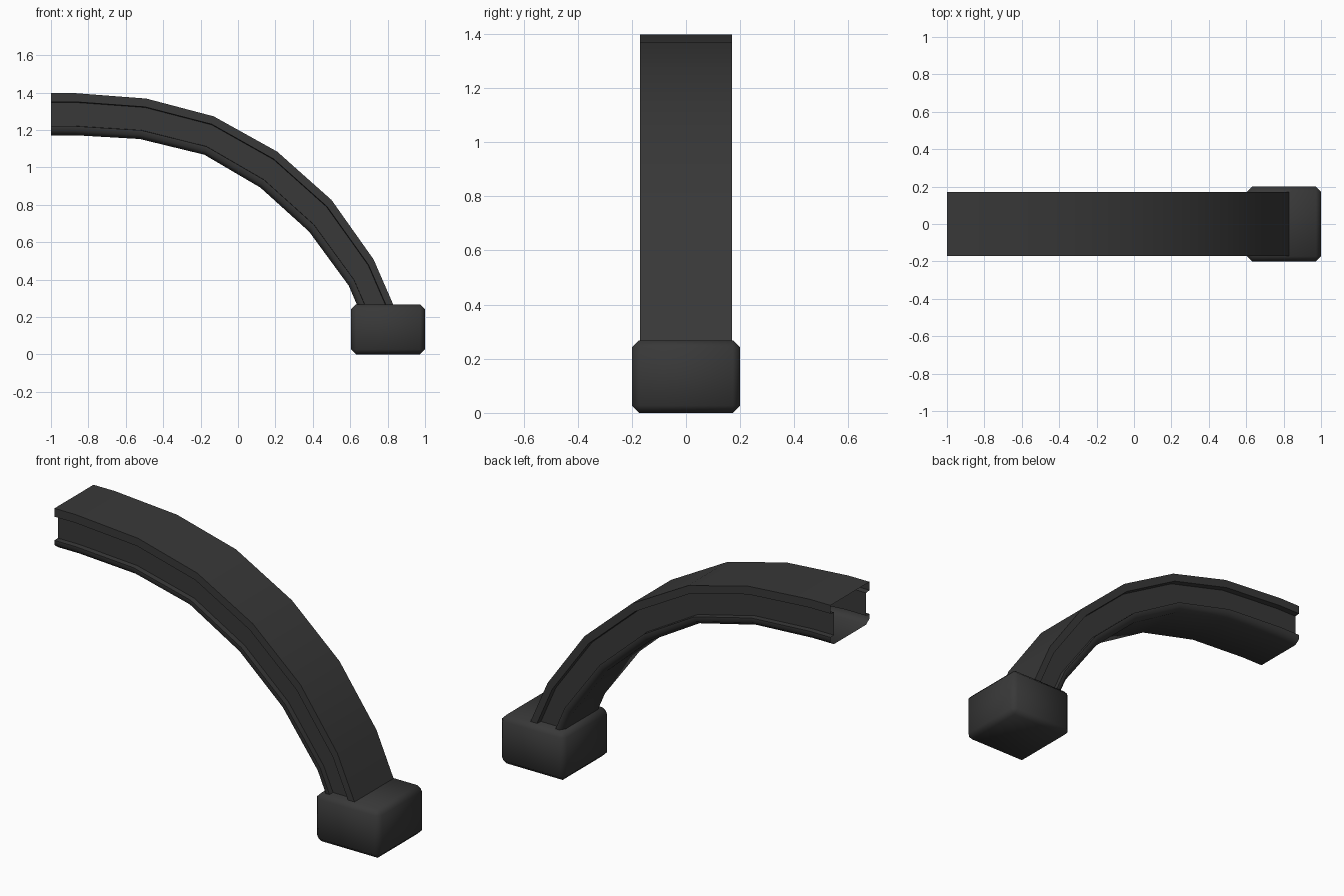
import bpy, bmesh, math

if "Cube" in bpy.data.objects:
    bpy.data.objects.remove(bpy.data.objects["Cube"])

mat = bpy.data.materials.new("charcoal grey")
mat.diffuse_color = (0.04, 0.04, 0.04, 1)
mat.use_nodes = True
mat.node_tree.nodes["Principled BSDF"].inputs["Base Color"].default_value = mat.diffuse_color


def finish(name, bm, angle):
    bmesh.ops.recalc_face_normals(bm, faces=bm.faces)
    me = bpy.data.meshes.new(name)
    bm.to_mesh(me)
    bm.free()
    ob = bpy.data.objects.new(name, me)
    bpy.context.collection.objects.link(ob)
    me.materials.append(mat)
    bpy.ops.object.select_all(action='DESELECT')
    ob.select_set(True)
    bpy.context.view_layer.objects.active = ob
    bpy.ops.object.shade_smooth_by_angle(angle=math.radians(angle))
    return ob


# Curved beam: outer and inner path points (x, z), paired at each mitre
outer = [(-1, 1.397), (-.87, 1.397), (-.49, 1.368), (-.13, 1.273), (.21, 1.084),
         (.50, .826), (.725, .508), (.88, .152)]
inner = [(-1, 1.172), (-.87, 1.172), (-.525, 1.152), (-.18, 1.068), (.12, .892),
         (.38, .657), (.592, .368), (.694, .13)]

# Half section (y, fraction from outer to inner edge): flanges with recessed sides
half = [(.17, 0), (.17, .205), (.14, .22), (.14, .78), (.17, .785), (.17, .9), (.14, 1)]
section = half + [(-y, t) for y, t in reversed(half)]

bm = bmesh.new()
rings = []
for (ox, oz), (ix, iz) in zip(outer, inner):
    rings.append([bm.verts.new((ox + (ix - ox) * t, y, oz + (iz - oz) * t))
                  for y, t in section])
n = len(section)
for a, b in zip(rings, rings[1:]):
    for i in range(n):
        j = (i + 1) % n
        bm.faces.new((a[i], a[j], b[j], b[i]))
beam = finish("curved_beam", bm, 60)   # ends stay open, the beam is hollow

# Foot block with bevelled edges
bm = bmesh.new()
bmesh.ops.create_cube(bm, size=1)
for v in bm.verts:
    v.co = (.802 + v.co.x * .396, v.co.y * .4, .134 + v.co.z * .268)
bmesh.ops.bevel(bm, geom=bm.edges[:], offset=.027, segments=1, affect='EDGES')
foot = finish("foot_block", bm, 60)
